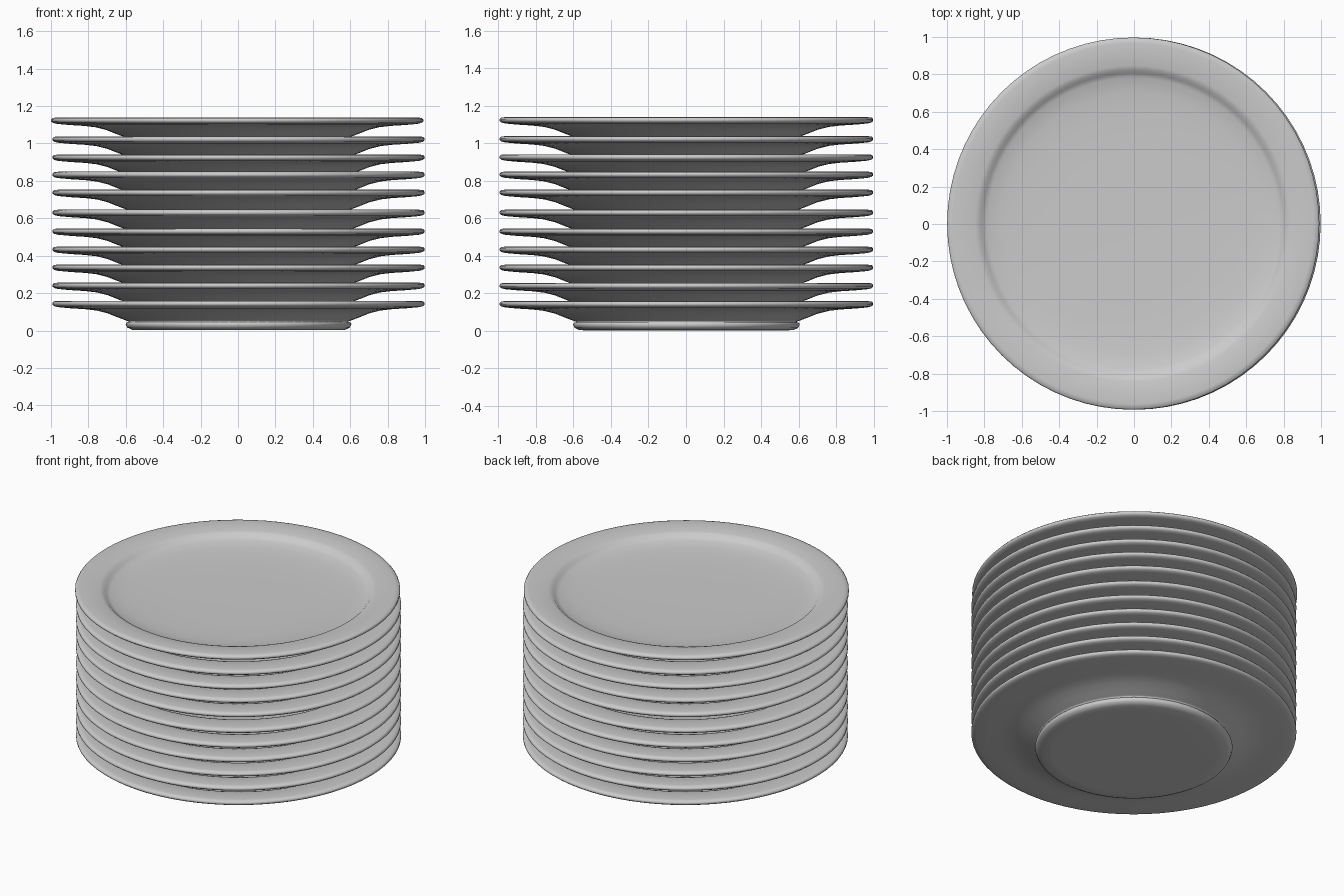
import bpy, bmesh, math

SEGMENTS = 72
# Half profile of one plate (radius, height): underside, foot, rim, well
PROFILE = [
    (0.0, 0.004), (0.50, 0.002), (0.57, 0.004), (0.595, 0.016), (0.604, 0.034),
    (0.598, 0.044), (0.585, 0.047), (0.605, 0.055), (0.65, 0.072), (0.70, 0.092),
    (0.76, 0.107), (0.82, 0.114), (0.90, 0.119), (0.965, 0.125), (0.985, 0.130),
    (0.995, 0.138), (0.995, 0.148), (0.988, 0.156), (0.965, 0.159), (0.90, 0.156),
    (0.845, 0.150), (0.82, 0.144), (0.805, 0.128), (0.78, 0.118), (0.70, 0.107),
    (0.60, 0.100), (0.40, 0.096), (0.0, 0.095),
]
# Height of each plate in the stack
LEVELS = [0.0, 0.097, 0.194, 0.290, 0.387, 0.487, 0.594, 0.690, 0.782, 0.879, 0.980]


def plate_mesh():
    """Spin the profile into a closed plate."""
    bm = bmesh.new()
    verts = [bm.verts.new((r, 0, z)) for r, z in PROFILE]
    edges = [bm.edges.new(pair) for pair in zip(verts, verts[1:])]
    bmesh.ops.spin(bm, geom=verts + edges, cent=(0, 0, 0), axis=(0, 0, 1),
                   angle=math.tau, steps=SEGMENTS, use_duplicate=False)
    bmesh.ops.remove_doubles(bm, verts=bm.verts, dist=0.0005)
    bmesh.ops.recalc_face_normals(bm, faces=bm.faces)
    mesh = bpy.data.meshes.new("plate")
    bm.to_mesh(mesh)
    bm.free()
    mesh.shade_smooth()
    return mesh


# Stack of plates, the top one nudged slightly sideways
mesh = plate_mesh()
for i, z in enumerate(LEVELS):
    plate = bpy.data.objects.new(f"plate_{i + 1}", mesh)
    top = i == len(LEVELS) - 1
    plate.location = (-0.004 if top else 0.003, 0.002, z)
    bpy.context.collection.objects.link(plate)
